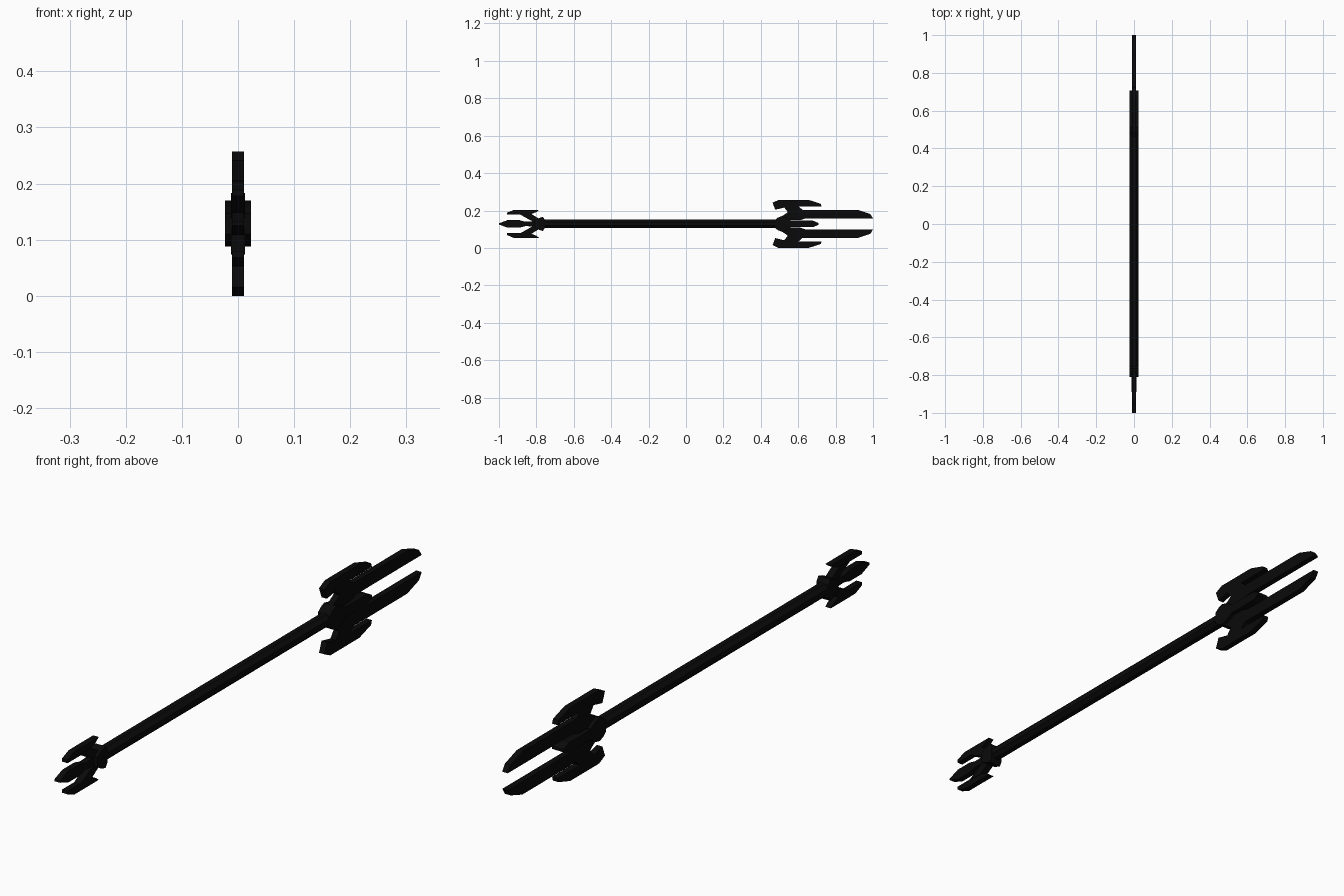
import bpy, bmesh, math

if "Cube" in bpy.data.objects:
    bpy.data.objects.remove(bpy.data.objects["Cube"])

ZC = 0.1285  # height of the shaft axis
black = bpy.data.materials.new("near_black")
black.diffuse_color = (0.003, 0.003, 0.003, 1)
black.use_nodes = True
black.node_tree.nodes["Principled BSDF"].inputs["Base Color"].default_value = black.diffuse_color


def finish(name, bm):
    bmesh.ops.recalc_face_normals(bm, faces=bm.faces)
    me = bpy.data.meshes.new(name)
    bm.to_mesh(me)
    bm.free()
    me.materials.append(black)
    ob = bpy.data.objects.new(name, me)
    bpy.context.collection.objects.link(ob)
    return ob


def plate(name, pts, half=0.0107, mirrored=True):
    """Side profile (y, offset from axis) extruded in x, optionally mirrored below the axis."""
    bm = bmesh.new()
    for s in ((1, -1) if mirrored else (1,)):
        f = bm.faces.new([bm.verts.new((-half, y, ZC + s * z)) for y, z in pts])
        r = bmesh.ops.extrude_face_region(bm, geom=[f])
        for v in r["geom"]:
            if isinstance(v, bmesh.types.BMVert):
                v.co.x = half
    return finish(name, bm)


def rod(name, stations, sides=8):
    """Rod along y through (y, radius) stations."""
    bm = bmesh.new()
    rings = []
    for y, r in stations:
        R = r / math.cos(math.pi / sides)
        rings.append([bm.verts.new((R * math.cos((i + .5) * math.tau / sides), y,
                                    ZC + R * math.sin((i + .5) * math.tau / sides)))
                      for i in range(sides)])
    for a, b in zip(rings, rings[1:]):
        for i in range(sides):
            j = (i + 1) % sides
            bm.faces.new((a[i], a[j], b[j], b[i]))
    bm.faces.new(rings[0])
    bm.faces.new(rings[-1])
    return finish(name, bm)


# Shaft
rod("shaft", [(-0.79, 0.0225), (0.52, 0.0225)])

# Collars flaring at both ends of the shaft
plate("rear_collar", [(-0.755, 0.022), (-0.765, 0.038), (-0.79, 0.03), (-0.81, 0.018),
                      (-0.81, 0), (-0.755, 0)], 0.0235)
plate("head_collar", [(0.475, 0.02), (0.49, 0.033), (0.51, 0.041), (0.535, 0.035),
                      (0.56, 0.02), (0.56, 0), (0.475, 0)], 0.0235)

# Head: centre spike, long tines, hooked outer blades and their arms
plate("head_centre_spike", [(0.52, 0.017), (0.68, 0.017), (0.708, 0.005), (0.708, -0.005),
                            (0.68, -0.017), (0.52, -0.017)], 0.0225, False)
plate("long_tines", [(0.53, 0.052), (0.56, 0.075), (0.92, 0.075), (0.985, 0.053),
                     (1.0, 0.03), (0.64, 0.03), (0.61, 0.02), (0.53, 0.02)])
plate("outer_blades", [(0.463, 0.113), (0.495, 0.1285), (0.655, 0.1285), (0.72, 0.108),
                       (0.725, 0.093), (0.55, 0.093), (0.477, 0.076)])
plate("blade_arms", [(0.49, 0.02), (0.51, 0.04), (0.545, 0.062), (0.52, 0.095),
                     (0.60, 0.095), (0.635, 0.065), (0.60, 0.02)])

# Rear: centre point, side prongs and their arms
plate("rear_centre_point", [(-0.79, 0.014), (-0.86, 0.012), (-0.89, 0.02), (-0.955, 0.02),
                            (-1.0, 0.003), (-1.0, -0.003), (-0.955, -0.02), (-0.89, -0.02),
                            (-0.86, -0.012), (-0.79, -0.014)], mirrored=False)
plate("rear_prongs", [(-0.785, 0.075), (-0.92, 0.075), (-0.957, 0.06), (-0.957, 0.049),
                      (-0.87, 0.049), (-0.83, 0.052), (-0.80, 0.063)])
plate("rear_arms", [(-0.77, 0.015), (-0.79, 0.03), (-0.83, 0.055), (-0.89, 0.052),
                    (-0.84, 0.024), (-0.815, 0.01)], 0.0125)
